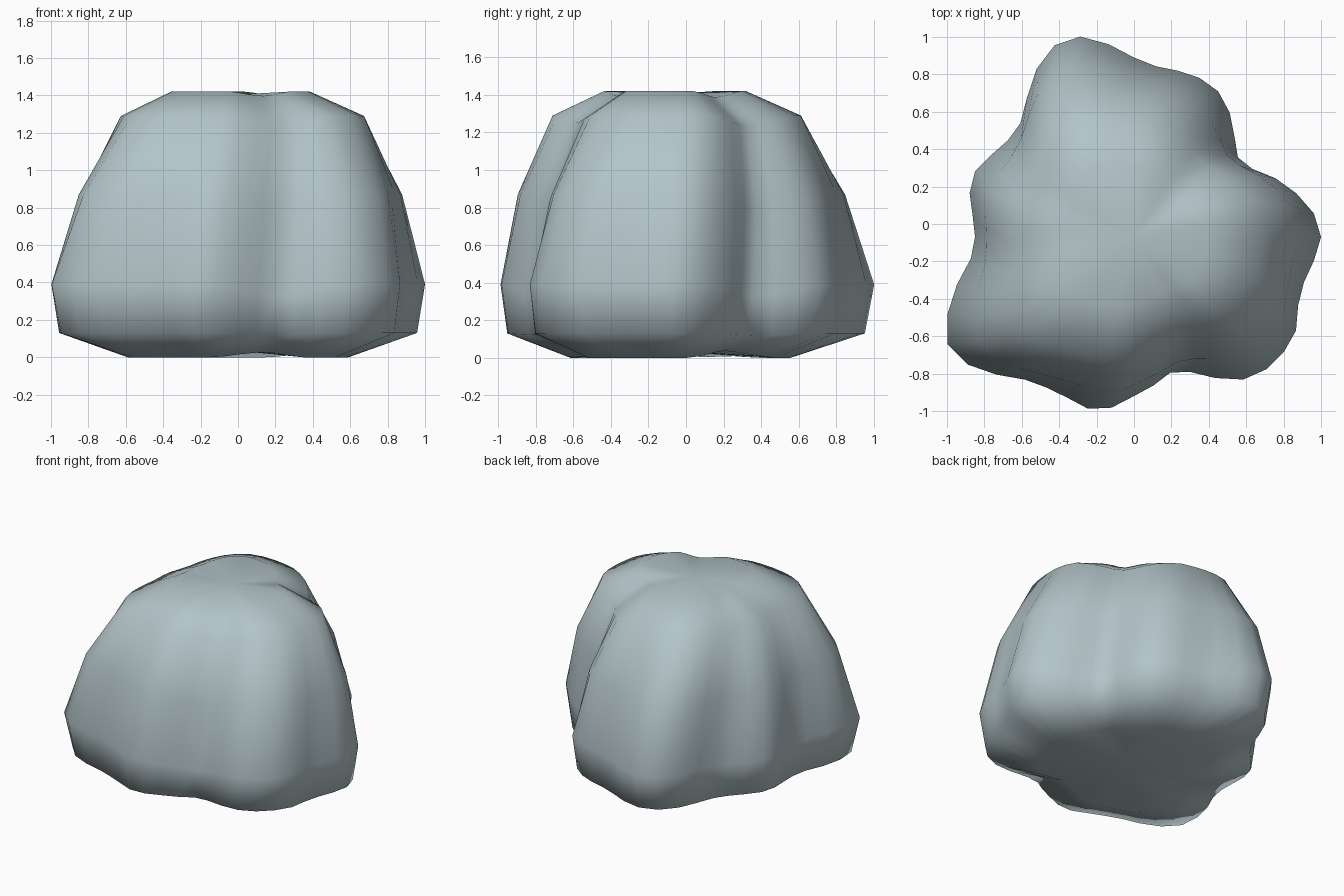
import bpy, bmesh
from math import cos, sin, tau, radians

if "Cube" in bpy.data.objects:
    bpy.data.objects.remove(bpy.data.objects["Cube"], do_unlink=True)

# Pale blue-grey stone
stone = bpy.data.materials.new("blue_grey_stone")
stone.use_nodes = True
colour = (0.45, 0.55, 0.58, 1)
stone.diffuse_color = colour
stone.node_tree.nodes["Principled BSDF"].inputs["Base Color"].default_value = colour

# Lobed outline: radius in hundredths, at even angles from +x
OUTLINE = [100, 97, 90, 82, 73, 70, 76, 84, 90, 92, 92, 92,
           96, 104, 111, 111, 104, 94, 86, 85, 88, 92, 91, 87,
           85, 88, 98, 108, 115, 112, 104, 96, 93, 93, 95, 92,
           85, 80, 75, 78, 87, 96, 100, 101, 100, 95, 94, 97]
COUNT = len(OUTLINE)

# Rings from the base up: share of outline radius, height on lobes,
# height in creases, blend to the broad lobes, twist in degrees
RINGS = [(0.61, 0.0, 0.04, 0.5, 0), (0.97, 0.13, 0.12, 0.2, 0),
         (1.0, 0.39, 0.33, 0.0, 0), (0.90, 0.87, 0.80, 0.35, 4),
         (0.70, 1.29, 1.22, 0.7, 10), (0.40, 1.42, 1.38, 0.7, 10)]
CENTRE_Y = -0.07

bm = bmesh.new()


def outline_radius(i, blend):
    broad = sum(OUTLINE[(i + k) % COUNT] for k in range(-3, 4)) / 7
    return (OUTLINE[i] * (1 - blend) + broad * blend) / 100


def add_ring(share, lobe_z, crease_z, blend, twist):
    ring = []
    for i in range(COUNT):
        radius = outline_radius(i, blend)
        lobe = min(1, max(0, (radius - 0.74) / 0.18))
        angle = tau * i / COUNT + radians(twist)
        ring.append(bm.verts.new((share * radius * cos(angle),
                                  CENTRE_Y + share * radius * sin(angle),
                                  crease_z + (lobe_z - crease_z) * lobe)))
    return ring


# Skin the rings and close both ends with fans
rings = [add_ring(*r) for r in RINGS]
base = bm.verts.new((0, CENTRE_Y, 0.035))
crown = bm.verts.new((0, CENTRE_Y, 1.405))
for i in range(COUNT):
    j = (i + 1) % COUNT
    for low, high in zip(rings, rings[1:]):
        bm.faces.new((low[i], low[j], high[j], high[i]))
    bm.faces.new((base, rings[0][j], rings[0][i]))
    bm.faces.new((crown, rings[-1][i], rings[-1][j]))
for face in bm.faces:
    face.smooth = True

mesh = bpy.data.meshes.new("boulder")
bm.to_mesh(mesh)
bm.free()
mesh.materials.append(stone)
bpy.context.collection.objects.link(bpy.data.objects.new("boulder", mesh))
